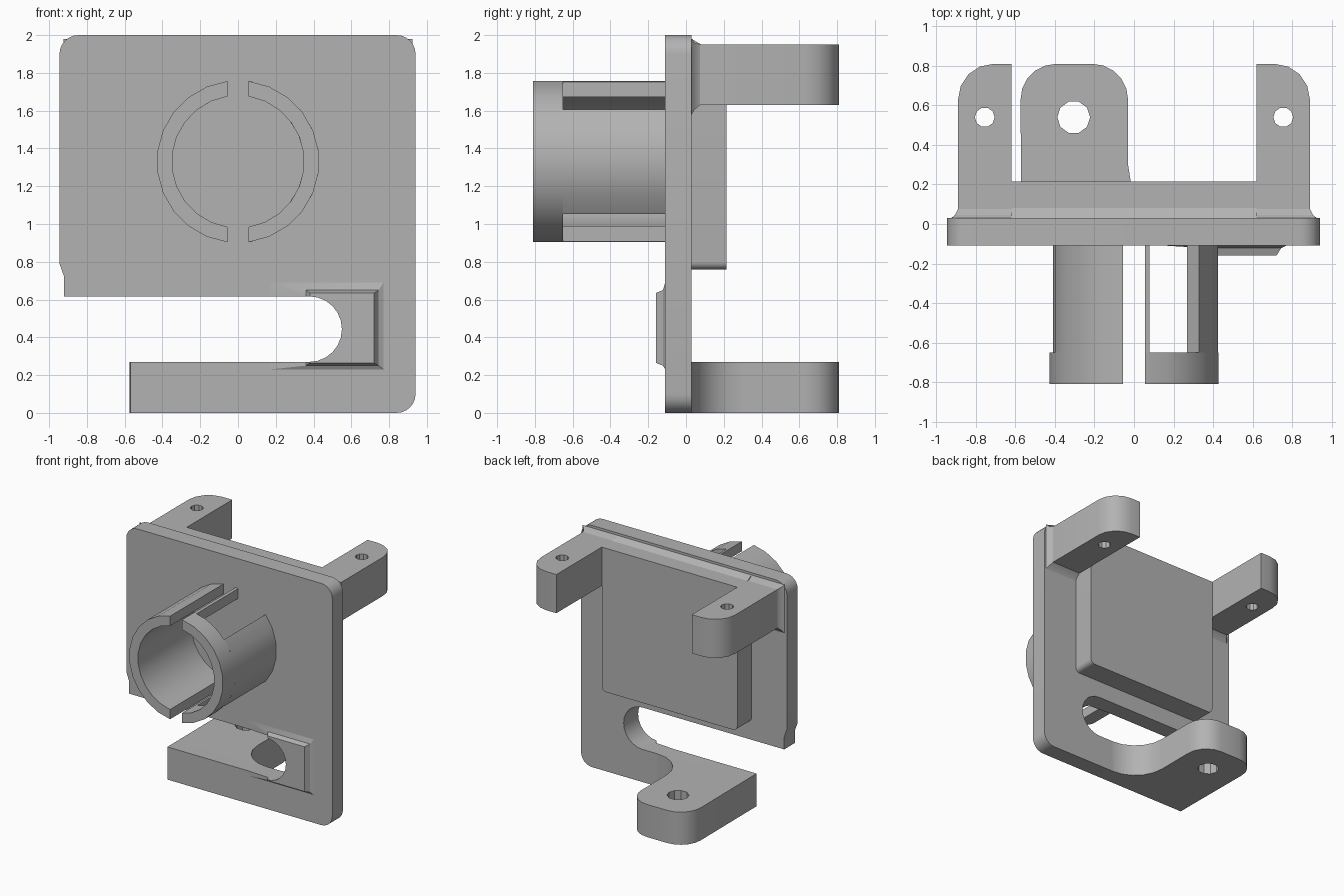
import bpy, bmesh
from math import acos, cos, sin, tan, pi, radians
from mathutils import Vector

cube = bpy.data.objects.get("Cube")
if cube:
    bpy.data.objects.remove(cube)

grey = bpy.data.materials.new("plain_grey")
grey.use_nodes = True
grey.diffuse_color = (0.45, 0.45, 0.45, 1)
grey.node_tree.nodes["Principled BSDF"].inputs["Base Color"].default_value = (0.45, 0.45, 0.45, 1)


def finish(name, bm):
    bmesh.ops.recalc_face_normals(bm, faces=bm.faces[:])
    mesh = bpy.data.meshes.new(name)
    bm.to_mesh(mesh)
    bm.free()
    mesh.materials.append(grey)
    obj = bpy.data.objects.new(name, mesh)
    bpy.context.collection.objects.link(obj)
    return obj


def rounded(corners, segs=5):
    """Polygon from (a, b, radius) corners, with arcs tangent to both sides."""
    out = []
    for i, (a, b, r) in enumerate(corners):
        p = Vector((a, b))
        if not r:
            out.append(p)
            continue
        u = (Vector(corners[i - 1][:2]) - p).normalized()
        v = (Vector(corners[(i + 1) % len(corners)][:2]) - p).normalized()
        half = u.angle(v) / 2
        centre = p + (u + v).normalized() * (r / sin(half))
        start = p + u * (r / tan(half)) - centre
        end = p + v * (r / tan(half)) - centre
        sweep = pi - 2 * half
        for k in range(segs + 1):
            t = k / segs
            out.append(centre + (start * sin((1 - t) * sweep) + end * sin(t * sweep)) / sin(sweep))
    return out


def circle(a, b, r, n=10):
    return [Vector((a + r * cos(2 * pi * k / n), b + r * sin(2 * pi * k / n))) for k in range(n)]


def prism(name, loops, lo, hi, plane="XZ"):
    """Extrude an outline, with optional hole loops, between two levels."""
    bm = bmesh.new()
    rims = ([], [])
    for loop in loops:
        rows = []
        for h in (lo, hi):
            rows.append([bm.verts.new((p[0], h, p[1]) if plane == "XZ" else (p[0], p[1], h)) for p in loop])
        for i in range(len(loop)):
            j = (i + 1) % len(loop)
            bm.faces.new((rows[0][i], rows[0][j], rows[1][j], rows[1][i]))
            for row, rim in zip(rows, rims):
                rim.append(bm.edges.get((row[i], row[j])))
    for rim in rims:
        bmesh.ops.triangle_fill(bm, use_beauty=True, edges=rim)
    return finish(name, bm)


def loft(name, sections):
    """Join rectangles given as (y, x0, x1, z0, z1)."""
    bm = bmesh.new()
    rows = [[bm.verts.new(c) for c in ((x0, y, z0), (x1, y, z0), (x1, y, z1), (x0, y, z1))]
            for y, x0, x1, z0, z1 in sections]
    for p, q in zip(rows, rows[1:]):
        for i in range(4):
            j = (i + 1) % 4
            bm.faces.new((p[i], p[j], q[j], q[i]))
    bm.faces.new(rows[0])
    bm.faces.new(rows[-1])
    return finish(name, bm)


FRONT, BACK = -0.11, 0.03
SLOT_LOW, SLOT_HIGH, SLOT_END = 0.27, 0.617, 0.55
parts = []

# Plate with a round-ended side slot
slot_r = (SLOT_HIGH - SLOT_LOW) / 2 - 0.001
plate = rounded([(-0.57, 0, 0), (0.94, 0, 0.1), (0.94, 2, 0.1), (-0.945, 2, 0.1),
                 (-0.945, 0.79, 0), (-0.92, 0.72, 0), (-0.92, SLOT_HIGH, 0),
                 (SLOT_END, SLOT_HIGH, slot_r), (SLOT_END, SLOT_LOW, slot_r), (-0.57, SLOT_LOW, 0)], 6)
parts.append(prism("plate", [plate], FRONT, BACK))

# Raised block on the back
block = rounded([(-0.62, 0.76, 0.04), (0.62, 0.76, 0.04), (0.62, 1.95, 0), (-0.62, 1.95, 0)])
parts.append(prism("back_block", [block], BACK - 0.02, 0.215))
parts.append(loft("back_block_fillet", [(BACK, -0.62, 0.62, 1.5, 1.98), (0.08, -0.62, 0.62, 1.5, 1.95)]))

# Upper lugs with flared roots
for side, s in (("left", 1), ("right", -1)):
    lug = rounded([(s * 0.62, 0.01, 0), (s * 0.89, 0.01, 0), (s * 0.89, 0.81, 0.18), (s * 0.62, 0.81, 0)], 4)
    parts.append(prism(side + "_upper_lug", [lug, circle(s * 0.755, 0.54, 0.05)], 1.63, 1.95, "XY"))
    parts.append(loft(side + "_lug_root", [(BACK, s * 0.6, s * 0.925, 1.58, 1.98),
                                           (0.045, s * 0.61, s * 0.905, 1.605, 1.96),
                                           (0.075, s * 0.62, s * 0.89, 1.63, 1.95)]))

# Lower lug, blended into the arm by a large curve
lower = rounded([(-0.57, 0.01, 0), (0.25, 0.01, 0), (0.25, BACK, 0), (-0.03, BACK, 0.27),
                 (-0.03, 0.81, 0.18), (-0.575, 0.81, 0.18)], 5)
parts.append(prism("lower_lug", [lower, circle(-0.305, 0.54, 0.083)], 0, 0.27, "XY"))

# Raised pad around the slot end, cut by the slot
pad = loft("slot_pad", [(FRONT + 0.01, 0.17, 0.77, 0.23, 0.69), (FRONT, 0.17, 0.77, 0.23, 0.69),
                        (-0.122, 0.36, 0.745, 0.25, 0.65), (-0.16, 0.38, 0.72, 0.265, 0.635)])
slot = rounded([(-1, SLOT_LOW, 0), (SLOT_END, SLOT_LOW, slot_r), (SLOT_END, SLOT_HIGH, slot_r),
                (-1, SLOT_HIGH, 0)], 6)
cutter = prism("slot_cutter", [slot], -0.4, 0.3)
cutter.hide_render = True
cut = pad.modifiers.new("slot_cut", "BOOLEAN")
cut.operation, cut.object, cut.solver = "DIFFERENCE", cutter, "EXACT"
cut_mesh = bpy.data.meshes.new_from_object(pad.evaluated_get(bpy.context.evaluated_depsgraph_get()))
pad.modifiers.clear()
pad.data = cut_mesh
bpy.data.objects.remove(cutter)
parts.append(pad)

# Split tube on the front
OUTER, INNER, AXIS_Z = 0.43, 0.35, 1.33
TIP, WINDOW = -0.81, -0.65


def ring(name, outer, inner, y0, y1, side=1, limit=1):
    """Ring sector between angle pairs on the outer and inner radius."""
    pts = []
    for r, (a, b) in ((OUTER, outer), (INNER, inner[::-1])):
        n = max(1, round(abs(b - a) / (pi / 12)))
        for k in range(n + 1):
            t = a + (b - a) * k / n
            pts.append((side * min(r * cos(t), limit), AXIS_Z + r * sin(t)))
    parts.append(prism(name, [pts], y0, y1))


def gap(x):
    return acos(x / OUTER), acos(x / INNER)


go, gi = gap(0.055)
half = ((-go, go), (-gi, gi))
ring("right_tube_lip", *half, TIP, WINDOW, -1)
ring("right_tube_half", *half, WINDOW, FRONT + 0.01, -1, 0.41)
ring("left_tube_lip", *half, TIP, WINDOW)

# Left half of the tube has a window above and below
wall = radians(40)
ring("left_tube_wall", (-wall, wall), (-wall, wall), WINDOW, FRONT + 0.01)
so, si = gap(0.078)
for name, s in (("upper", 1), ("lower", -1)):
    ring(name + "_tube_strip", (s * so, s * go), (s * si, s * gi), WINDOW, FRONT + 0.01)

# Smooth the curved faces and keep the edges sharp
bpy.ops.object.select_all(action="DESELECT")
for obj in parts:
    obj.select_set(True)
bpy.context.view_layer.objects.active = parts[0]
bpy.ops.object.shade_smooth_by_angle(angle=radians(30))
